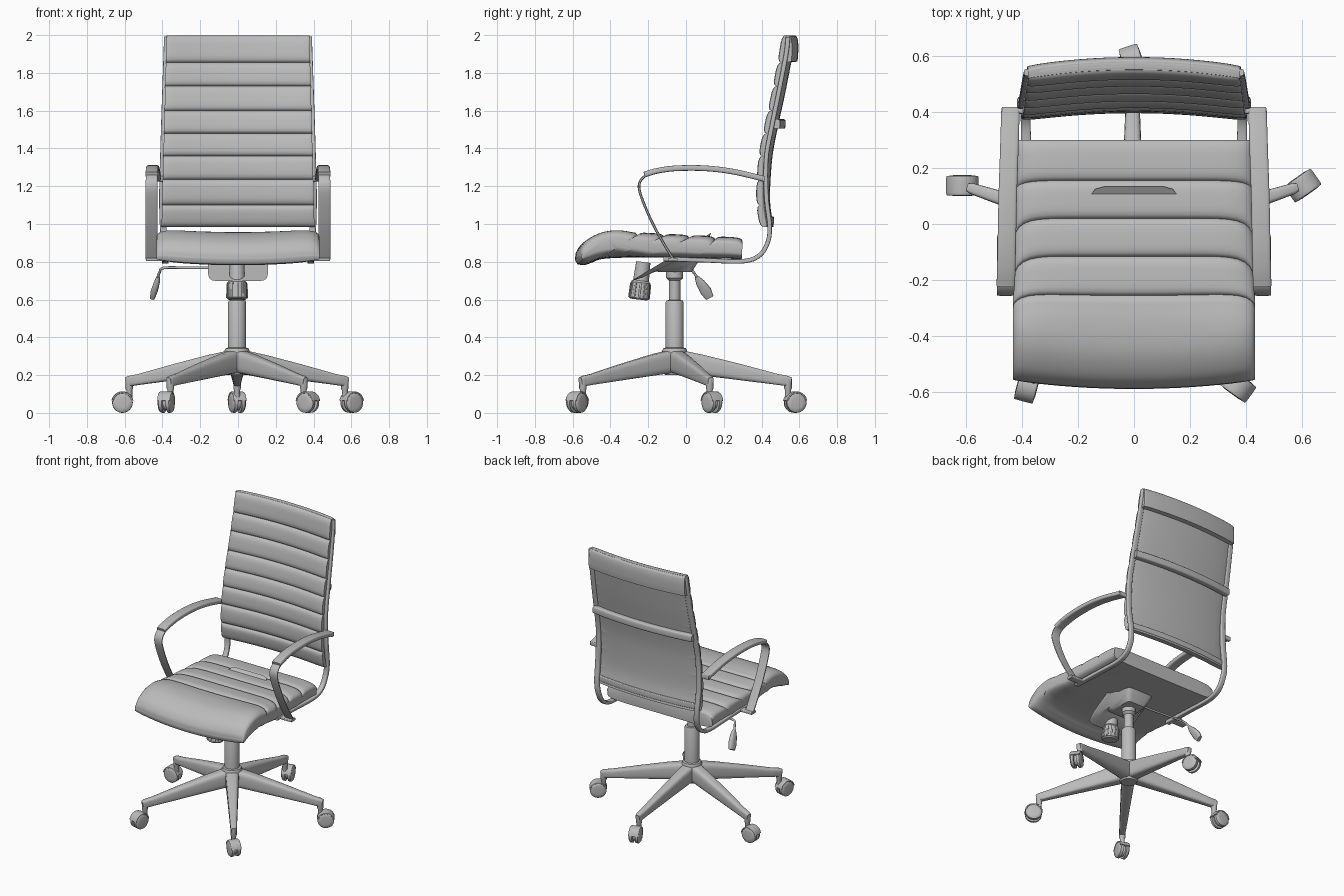
import bpy
import math
from mathutils import Vector, Matrix

if "Cube" in bpy.data.objects:
    bpy.data.objects.remove(bpy.data.objects["Cube"])

grey = bpy.data.materials.new("plain grey")
grey.use_nodes = True
GREY = (0.5, 0.5, 0.5, 1)
grey.diffuse_color = GREY
grey.node_tree.nodes["Principled BSDF"].inputs["Base Color"].default_value = GREY


def curve(pts, n=6):
    """Smooth path through the points, n steps per span."""
    p = [Vector(q) for q in pts]
    p = [2 * p[0] - p[1]] + p + [2 * p[-1] - p[-2]]
    out = []
    for i in range(1, len(p) - 2):
        a, b, c, d = p[i - 1:i + 3]
        for k in range(n):
            t = k / n
            out.append(0.5 * (2 * b + (c - a) * t + (2 * a - 5 * b + 4 * c - d) * t * t
                              + (3 * b - a - 3 * c + d) * t ** 3))
    return out + [p[-2]]


def resample(pts, n):
    out = []
    for i in range(n):
        f = i * (len(pts) - 1) / (n - 1)
        k = min(int(f), len(pts) - 2)
        out.append(pts[k].lerp(pts[k + 1], f - k))
    return out


def loft(name, rings, mirror=False, matrix=None, angle=40):
    """Skin a list of closed rings and cap both ends."""
    n = len(rings[0])
    verts = [v for r in rings for v in r]
    faces = [(i * n + j, i * n + (j + 1) % n, (i + 1) * n + (j + 1) % n, (i + 1) * n + j)
             for i in range(len(rings) - 1) for j in range(n)]
    faces += [tuple(range(n))[::-1], tuple(range(len(verts) - n, len(verts)))]
    mesh = bpy.data.meshes.new(name)
    mesh.from_pydata(verts, [], faces)
    mesh.materials.append(grey)
    ob = bpy.data.objects.new(name, mesh)
    bpy.context.collection.objects.link(ob)
    if matrix:
        ob.matrix_world = matrix
    bpy.ops.object.select_all(action="DESELECT")
    ob.select_set(True)
    bpy.context.view_layer.objects.active = ob
    bpy.ops.object.mode_set(mode="EDIT")
    bpy.ops.mesh.select_all(action="SELECT")
    bpy.ops.mesh.normals_make_consistent(inside=False)
    bpy.ops.object.mode_set(mode="OBJECT")
    bpy.ops.object.shade_smooth_by_angle(angle=math.radians(angle))
    if mirror:
        ob.modifiers.new("mirror", "MIRROR")
    return ob


def sweep(name, path, sizes, wide=(1, 0, 0), power=0.4, sides=16, **kw):
    """Sweep a rounded bar; sizes are (width, thickness), one or per point."""
    path = [Vector(p) for p in path]
    if not isinstance(sizes, list):
        sizes = [sizes] * len(path)
    rings = []
    for i, p in enumerate(path):
        t = (path[min(i + 1, len(path) - 1)] - path[max(i - 1, 0)]).normalized()
        s = Vector(wide)
        s = (s - t * s.dot(t)).normalized()
        up = t.cross(s)
        ring = []
        for k in range(sides):
            a = math.tau * (k + 0.5) / sides
            c, d = math.cos(a), math.sin(a)
            ring.append(p + s * math.copysign(abs(c) ** power, c) * sizes[i][0] / 2
                        + up * math.copysign(abs(d) ** power, d) * sizes[i][1] / 2)
        rings.append(ring)
    return loft(name, rings, **kw)


def lathe(name, profile, matrix, sides=32):
    """Turn a (radius, height) profile about local z."""
    rings = [[(r * math.cos(math.tau * k / sides), r * math.sin(math.tau * k / sides), z)
              for k in range(sides)] for r, z in profile]
    return loft(name, rings, matrix=matrix, angle=35)


def ribbed(seams, n=10):
    """Samples along stitched rolls: (position, puff from 0 at seam to 1)."""
    out = []
    for a, b in zip(seams, seams[1:]):
        for k in range(n):
            t = -math.cos(math.pi * k / n)
            out.append((a + (b - a) * (t + 1) / 2, math.sqrt(1 - t ** 4)))
    return out + [(seams[-1], 0)]


def cushion(name, front, back, width, shift, edge=0.4):
    """Padded panel between two outlines (y, z), thinned toward its sides."""
    rings = []
    for i in range(-12, 13):
        u = math.sin(i / 12 * math.pi / 2)
        f = edge + (1 - edge) * math.sqrt(max(0, 1 - abs(u) ** 10))
        ring = []
        for side, other in ((front, back), (back[::-1], front[::-1])):
            for p, q in zip(side, other):
                m = (p + q) / 2
                v = m + (p - m) * f
                dy, dz = shift(u, v)
                ring.append((u * width(v), v.x + dy, v.y + dz))
        rings.append(ring)
    return loft(name, rings, angle=50)


# Seat cushion with stitched rolls and a waterfall front
top = [Vector((y, 0.928 - 0.05 * (y - 0.3) - 0.02 * (1 - b)))
       for y, b in ribbed([0.3, 0.155, 0.02, -0.115, -0.255])]
top += curve([(-0.27, 0.95), (-0.36, 0.957), (-0.46, 0.945), (-0.54, 0.905),
              (-0.58, 0.855), (-0.588, 0.81)])
bottom = resample(curve([(0.295, 0.815), (0, 0.82), (-0.3, 0.822), (-0.44, 0.815),
                         (-0.5, 0.795), (-0.54, 0.782), (-0.575, 0.787)]), len(top))
cushion("seat_cushion", top, bottom,
        lambda v: 0.417 + 0.015 * min(1, max(0, (0.3 - v.x) / 0.6)),
        lambda u, v: ((0.03 * u * u, 0.022 * u * u) if v.x < -0.4 else
                      (0.0, 0.0) if v.x > -0.2 else
                      (0.15 * u * u * (-0.2 - v.x), 0.11 * u * u * (-0.2 - v.x))))

# Backrest with stitched rolls in front and a plain rear panel
spine = curve([(0.445, 0.98), (0.425, 1.13), (0.437, 1.35), (0.468, 1.52),
               (0.507, 1.7), (0.545, 1.9), (0.56, 2.0)], 12)


def spine_y(z):
    for a, b in zip(spine, spine[1:]):
        if z <= b.y:
            return a.x + (b.x - a.x) * (z - a.y) / (b.y - a.y)
    return spine[-1].x


def back_width(v):
    return 0.405 - 0.027 * (v.y - 0.98) / 1.02


def bow(u, v):
    return (-0.03 * u * u, 0.0)


rows = ribbed([0.985, 1.1, 1.235, 1.36, 1.48, 1.6, 1.73, 1.855, 1.998], 9)
cushion("backrest_cushion", [Vector((spine_y(z) - 0.008 - 0.022 * b, z)) for z, b in rows],
        [Vector((spine_y(z) + 0.02, z)) for z, b in rows], back_width, bow, 0.6)

# Rear headrest flap, lumbar band and bottom hem
flap = curve([(0.55, 1.998), (0.583, 1.995), (0.594, 1.96), (0.594, 1.9), (0.59, 1.86)])
cushion("headrest_flap", flap,
        resample(curve([(0.545, 1.99), (0.555, 1.93), (0.56, 1.856)]), len(flap)),
        back_width, bow, 0.8)
for name, z, gap, size in (("rear_band", 1.53, 0.035, (0.05, 0.045)),
                           ("bottom_hem", 1.02, 0.018, (0.04, 0.02))):
    sweep(name, [(x / 10 * 0.39, spine_y(z) + gap - 0.03 * (x / 10) ** 2, z)
                 for x in range(-10, 11)], size, wide=(0, 0, 1))

# Side frame running under the seat and up the back
frame = curve([(0.385, -0.12, 0.815), (0.385, 0.1, 0.808), (0.385, 0.3, 0.803),
               (0.387, 0.39, 0.835), (0.39, 0.435, 0.91), (0.397, 0.442, 1.0),
               (0.4, 0.425, 1.15), (0.395, 0.425, 1.35), (0.39, 0.455, 1.52),
               (0.384, 0.492, 1.7), (0.377, 0.53, 1.9), (0.374, 0.54, 1.99)])
sweep("side_frame", frame, (0.035, 0.024), mirror=True)

# Armrests: padded top and thin looped strut
sweep("armrest_pad", curve([(0.44, 0.41, 1.24), (0.445, 0.25, 1.277), (0.45, 0.1, 1.295),
                            (0.453, -0.05, 1.295), (0.455, -0.15, 1.282),
                            (0.457, -0.22, 1.262)]), (0.066, 0.03), mirror=True)
sweep("armrest_strut", curve([(0.457, -0.15, 1.275), (0.457, -0.215, 1.255),
                              (0.458, -0.248, 1.21), (0.458, -0.235, 1.14),
                              (0.458, -0.18, 1.01), (0.458, -0.12, 0.9),
                              (0.458, -0.068, 0.815)]), (0.062, 0.014), mirror=True)
sweep("strut_foot", [(0.37, -0.07, 0.812), (0.488, -0.07, 0.812)], (0.05, 0.018),
      wide=(0, 1, 0), mirror=True)
sweep("arm_bracket", [(0.385, 0.405, 1.24), (0.47, 0.405, 1.24)], (0.025, 0.03),
      wide=(0, 1, 0), mirror=True)

# Tilt mechanism under the seat
sweep("tilt_housing", [(0, -0.055, 0.745), (0, -0.055, 0.775), (0, -0.065, 0.8), (0, -0.08, 0.825)],
      [(0.14, 0.17), (0.19, 0.24), (0.25, 0.38), (0.32, 0.5)], power=0.25)
tilt = Matrix.Translation((-0.005, -0.25, 0.6)) @ Matrix.Rotation(0.12, 4, "X").inverted()
lathe("tension_knob", [(0.045, 0), (0.055, 0.008), (0.052, 0.09), (0.042, 0.1), (0.038, 0.2)], tilt)
for k in range(12):
    grip = tilt @ Matrix.Rotation(math.tau * k / 12, 4, "Z")
    sweep("knob_grip", [(0.052, 0, 0.01), (0.05, 0, 0.085)], (0.012, 0.014), matrix=grip, sides=8)

# Height lever with paddle
sweep("height_lever", curve([(-0.05, 0.0, 0.768), (-0.25, 0.01, 0.768), (-0.39, 0.02, 0.768),
                             (-0.415, 0.04, 0.745), (-0.425, 0.06, 0.715)]),
      (0.014, 0.014), wide=(0.1, 1, 0.5), power=1, sides=10)
sweep("lever_paddle", [(-0.422, 0.055, 0.72), (-0.43, 0.075, 0.69),
                       (-0.443, 0.105, 0.645), (-0.452, 0.125, 0.61)],
      [(0.02, 0.02), (0.045, 0.03), (0.06, 0.035), (0.045, 0.025)], wide=(0.3, 1, 0.6), power=0.6)

# Gas column and hub
base = Matrix.Translation((-0.005, -0.06, 0))
lathe("gas_column", [(0.048, 0.3), (0.048, 0.585), (0.043, 0.595), (0.03, 0.597), (0.03, 0.7),
                     (0.045, 0.715), (0.045, 0.76)], base)
lathe("base_hub", [(0.05, 0.2), (0.058, 0.21), (0.066, 0.33), (0.06, 0.342), (0.046, 0.346)], base)

# Five legs with casters, each caster swivelled its own way
for k, swivel in enumerate((18, 90, -15, 54, 125)):
    angle = math.radians(90 + 72 * k)
    spoke = base @ Matrix.Rotation(angle, 4, "Z")
    sweep("base_leg", [(0.03, 0, 0.272), (0.15, 0, 0.252), (0.35, 0, 0.215), (0.54, 0, 0.178),
                       (0.6, 0, 0.168), (0.617, 0, 0.165)],
          [(0.09, 0.12), (0.08, 0.11), (0.062, 0.085), (0.046, 0.058), (0.04, 0.055), (0.03, 0.045)],
          wide=(0, 1, 0), power=0.5, matrix=spoke)
    lathe("caster_stem", [(0.016, 0.07), (0.016, 0.12), (0.02, 0.13), (0.02, 0.18)],
          spoke @ Matrix.Translation((0.6, 0, 0)), 16)
    hub = spoke @ Vector((0.638, 0, 0.055))
    turn = Matrix.Translation(hub) @ Matrix.Rotation(math.radians(swivel), 4, "Z")
    lathe("caster_wheels", [(0.03, -0.037), (0.046, -0.035), (0.054, -0.028), (0.055, -0.011),
                            (0.04, -0.009), (0.04, 0.009), (0.055, 0.011), (0.054, 0.028),
                            (0.046, 0.035), (0.03, 0.037)],
          turn @ Matrix.Rotation(math.pi / 2, 4, "Y"), 28)
    arc = [math.radians(10 + 16 * i) for i in range(11)]
    sweep("caster_hood", [(0, 0.053 * math.cos(a), 0.053 * math.sin(a)) for a in arc],
          (0.07, 0.012), matrix=turn)
